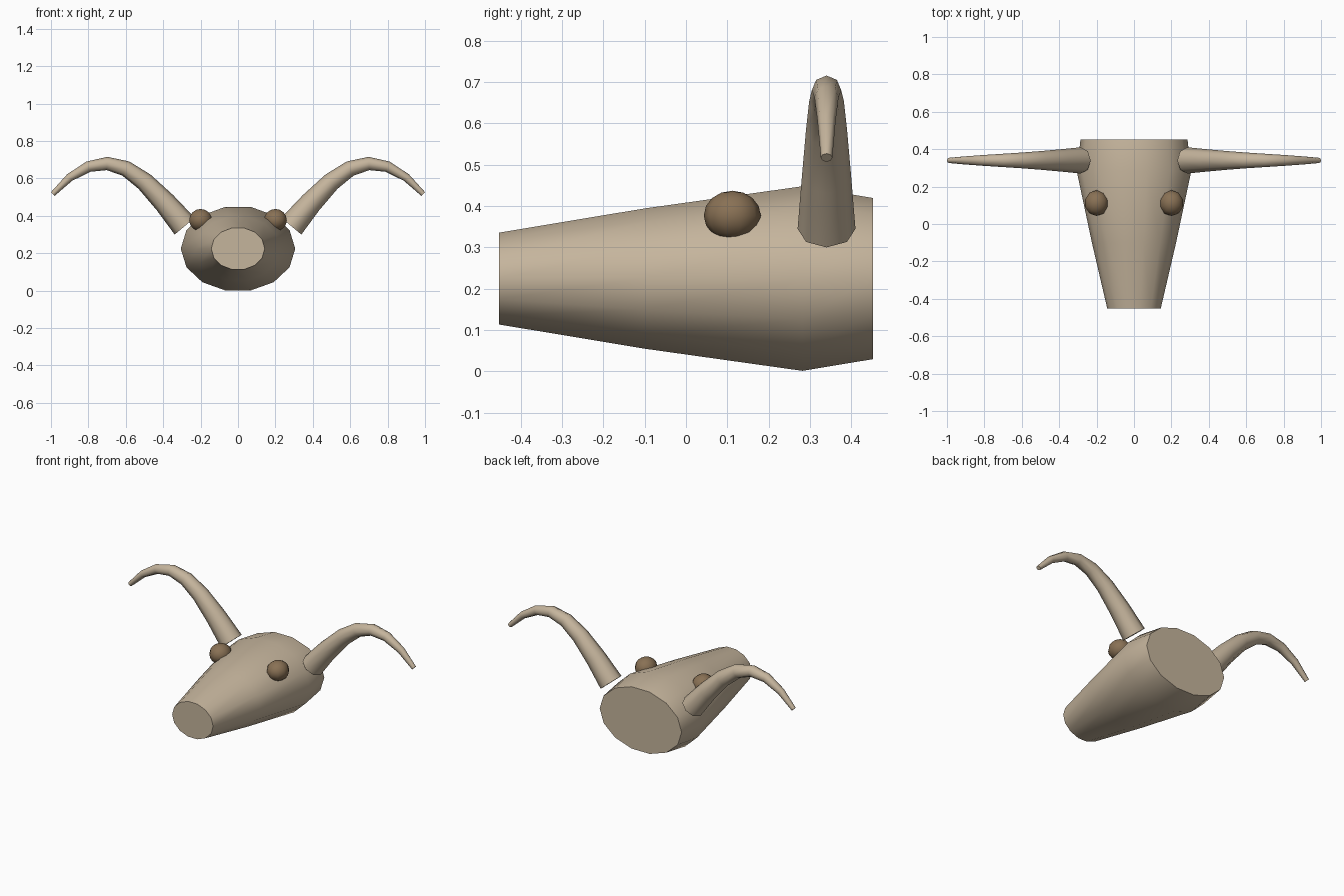
import bpy, bmesh, math
from mathutils import Vector

if "Cube" in bpy.data.objects:
    bpy.data.objects.remove(bpy.data.objects["Cube"])


def material(name, rgb):
    m = bpy.data.materials.new(name)
    m.diffuse_color = (*rgb, 1)
    m.use_nodes = True
    m.node_tree.nodes["Principled BSDF"].inputs["Base Color"].default_value = m.diffuse_color
    return m


BONE = material("bone tan", (0.56, 0.46, 0.335))
BROWN = material("eye brown", (0.25, 0.165, 0.09))


def finish(name, bm, mat, angle):
    """Turn a bmesh into a smooth-shaded object."""
    bmesh.ops.recalc_face_normals(bm, faces=bm.faces[:])
    me = bpy.data.meshes.new(name)
    bm.to_mesh(me)
    bm.free()
    me.materials.append(mat)
    ob = bpy.data.objects.new(name, me)
    bpy.context.collection.objects.link(ob)
    bpy.ops.object.select_all(action='DESELECT')
    ob.select_set(True)
    bpy.context.view_layer.objects.active = ob
    bpy.ops.object.shade_smooth_by_angle(angle=math.radians(angle))
    return ob


def loft(rings):
    """Skin a list of equal-length point rings and cap both ends."""
    bm = bmesh.new()
    vs = [[bm.verts.new(p) for p in ring] for ring in rings]
    n = len(vs[0])
    for a, b in zip(vs, vs[1:]):
        for i in range(n):
            j = (i + 1) % n
            bm.faces.new((a[i], a[j], b[j], b[i]))
    bm.faces.new(vs[0])
    bm.faces.new(vs[-1])
    return bm


# Head: oval sections (y, half width, half height) from muzzle to neck
SIDES = 14
rings = []
for y, rx, rz in [(-0.452, 0.143, 0.114), (-0.10, 0.225, 0.174),
                  (0.282, 0.306, 0.229), (0.452, 0.286, 0.200)]:
    rings.append([Vector((rx * math.cos(t), y, 0.2245 + rz * math.sin(t)))
                  for t in (2 * math.pi * i / SIDES for i in range(SIDES))])
finish("head", loft(rings), BONE, 42)

# Horn centre line (x, z), tapering evenly along its length
PATH = [Vector((x, 0.34, z)) for x, z in
        [(0.285, 0.345), (0.39, 0.47), (0.50, 0.583), (0.60, 0.653),
         (0.70, 0.680), (0.80, 0.663), (0.90, 0.605), (0.99, 0.517)]]
lengths = [0]
for a, b in zip(PATH, PATH[1:]):
    lengths.append(lengths[-1] + (b - a).length)

for side, word in ((-1, "left"), (1, "right")):
    rings = []
    for k, p in enumerate(PATH):
        d = (PATH[min(k + 1, len(PATH) - 1)] - PATH[max(k - 1, 0)]).normalized()
        up = Vector((-d.z, 0, d.x))
        r = 0.07 + (0.014 - 0.07) * lengths[k] / lengths[-1]
        ring = []
        for i in range(8):
            t = math.pi * i / 4
            q = p + r * (math.cos(t) * Vector((0, 1, 0)) + math.sin(t) * up)
            ring.append(Vector((side * q.x, q.y, q.z)))
        rings.append(ring)
    finish(word + "_horn", loft(rings), BONE, 50)

    # Eye: low-poly ball sunk into the brow
    bm = bmesh.new()
    bmesh.ops.create_uvsphere(bm, u_segments=10, v_segments=8, radius=1)
    for v in bm.verts:
        v.co = Vector((side * (0.2 + 0.064 * v.co.x),
                       0.112 + 0.069 * v.co.y, 0.377 + 0.06 * v.co.z))
    finish(word + "_eye", bm, BROWN, 50)
